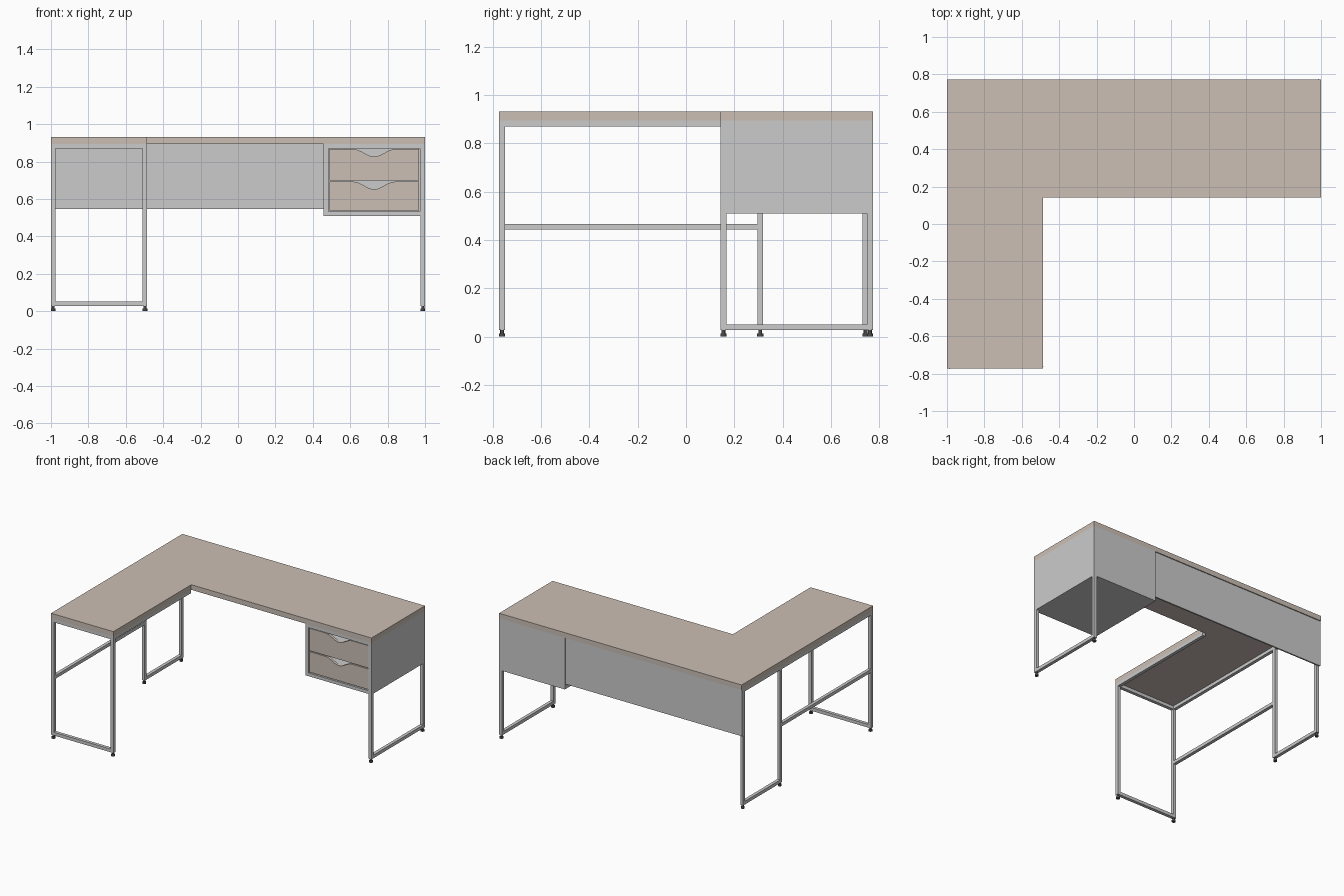
import bpy, bmesh, math
from mathutils import Matrix, Vector

if "Cube" in bpy.data.objects:
    bpy.data.objects.remove(bpy.data.objects["Cube"])


def material(name, rgb):
    m = bpy.data.materials.new(name)
    m.diffuse_color = (*rgb, 1)
    m.use_nodes = True
    m.node_tree.nodes["Principled BSDF"].inputs["Base Color"].default_value = m.diffuse_color
    return m


WOOD = material("warm_wood", (0.60, 0.52, 0.46))
DARK = material("dark_rubber", (0.07, 0.07, 0.07))


def finish(bm, name, mat=None):
    bmesh.ops.recalc_face_normals(bm, faces=bm.faces)
    me = bpy.data.meshes.new(name)
    bm.to_mesh(me)
    bm.free()
    ob = bpy.data.objects.new(name, me)
    bpy.context.collection.objects.link(ob)
    if mat:
        me.materials.append(mat)
    return ob


def boxes(name, spans, mat=None):
    """One object from boxes given as (x0, x1, y0, y1, z0, z1)."""
    bm = bmesh.new()
    for x0, x1, y0, y1, z0, z1 in spans:
        c = Vector(((x0 + x1) / 2, (y0 + y1) / 2, (z0 + z1) / 2))
        s = Matrix.Diagonal((x1 - x0, y1 - y0, z1 - z0, 1))
        bmesh.ops.create_cube(bm, size=1, matrix=Matrix.Translation(c) @ s)
    return finish(bm, name, mat)


def prism(name, pts, direction, mat=None):
    """Extrude a flat outline along a direction."""
    bm = bmesh.new()
    f = bm.faces.new([bm.verts.new(p) for p in pts])
    ext = bmesh.ops.extrude_face_region(bm, geom=[f])["geom"]
    bmesh.ops.translate(bm, vec=direction,
                        verts=[v for v in ext if isinstance(v, bmesh.types.BMVert)])
    return finish(bm, name, mat)


T = 0.024                      # tube width
Z0, ZT, TOP = 0.027, 0.894, 0.932
L, R, IN = -1.0, 1.0, -0.486   # left, right, inner edge of wing
F, M, B = -0.773, 0.143, 0.773  # wing front, desk front, back

# L-shaped desktop
prism("desktop", [(L, F, ZT), (IN, F, ZT), (IN, M, ZT), (R, M, ZT), (R, B, ZT), (L, B, ZT)],
      (0, 0, TOP - ZT), WOOD)


def side_frame(name, x, y0, y1, top):
    spans = [(x, x + T, y0, y0 + T, Z0, top), (x, x + T, y1 - T, y1, Z0, top),
             (x, x + T, y0 + T, y1 - T, Z0, Z0 + T)]
    if top == ZT:
        spans.append((x, x + T, y0 + T, y1 - T, top - T, top))
    boxes(name, spans)


# Leg frames
PB = 0.755                     # inner face of the back panel
side_frame("left_leg_frame", L, 0.295, PB, ZT)
side_frame("right_leg_frame", R - T, M, B, 0.509)
boxes("front_leg_frame", [
    (L, L + T, F, F + T, Z0, ZT), (IN - T, IN, F, F + T, Z0, ZT),
    (L + T, IN - T, F, F + T, Z0, Z0 + T), (L + T, IN - T, F, F + T, ZT - T, ZT)])

# Rails under the wing
boxes("wing_rails", [
    (L, L + T, F + T, 0.295, ZT - T, ZT), (IN - T, IN, F + T, M, ZT - T, ZT),
    (L, L + T, F + T, 0.295, 0.443, 0.467)])

# Slightly recessed back panel
boxes("back_panel", [(L, 0.457, PB, 0.766, 0.546, ZT)])

# Drawer cabinet with a recessed front opening
CX, CZ = 0.457, 0.509
OX0, OX1, OZ0, OZ1 = 0.483, 0.973, 0.533, 0.871
boxes("drawer_cabinet", [
    (CX, OX0, M, B, CZ, ZT), (OX1, R, M, B, CZ, ZT),
    (OX0, OX1, M, B, CZ, OZ0), (OX0, OX1, M, B, OZ1, ZT),
    (OX0, OX1, B - 0.02, B, OZ0, OZ1)])

# Drawers with a scooped finger pull
mid, half, depth = (OX0 + OX1) / 2, 0.11, 0.04
for name, z0, z1 in (("lower", 0.539, 0.692), ("upper", 0.699, 0.866)):
    x0, x1, y = OX0 + 0.005, OX1 - 0.005, M + 0.004
    pts = [(x0, y, z0), (x1, y, z0), (x1, y, z1)]
    for i in range(17):
        t = 1 - i / 8
        pts.append((mid + t * half, y, z1 - depth * (1 + math.cos(math.pi * t)) / 2))
    pts.append((x0, y, z1))
    prism(name + "_drawer_front", pts, (0, 0.02, 0), WOOD)
    boxes(name + "_drawer_box", [(x0 + 0.005, x1 - 0.005, y + 0.02, B - 0.04,
                                  z0 + 0.005, z1 - depth)])

# Levelling feet
h = T / 2
for i, (x, y) in enumerate([(L + h, F + h), (IN - h, F + h), (L + h, 0.295 + h),
                            (L + h, PB - h), (R - h, M + h), (R - h, B - h)]):
    bm = bmesh.new()
    for r, z0, z1 in ((0.013, 0, 0.013), (0.008, 0.013, Z0)):
        bmesh.ops.create_cone(bm, cap_ends=True, segments=16, radius1=r, radius2=r,
                              depth=z1 - z0,
                              matrix=Matrix.Translation((x, y, (z0 + z1) / 2)))
    finish(bm, f"foot_{i + 1}", DARK)
